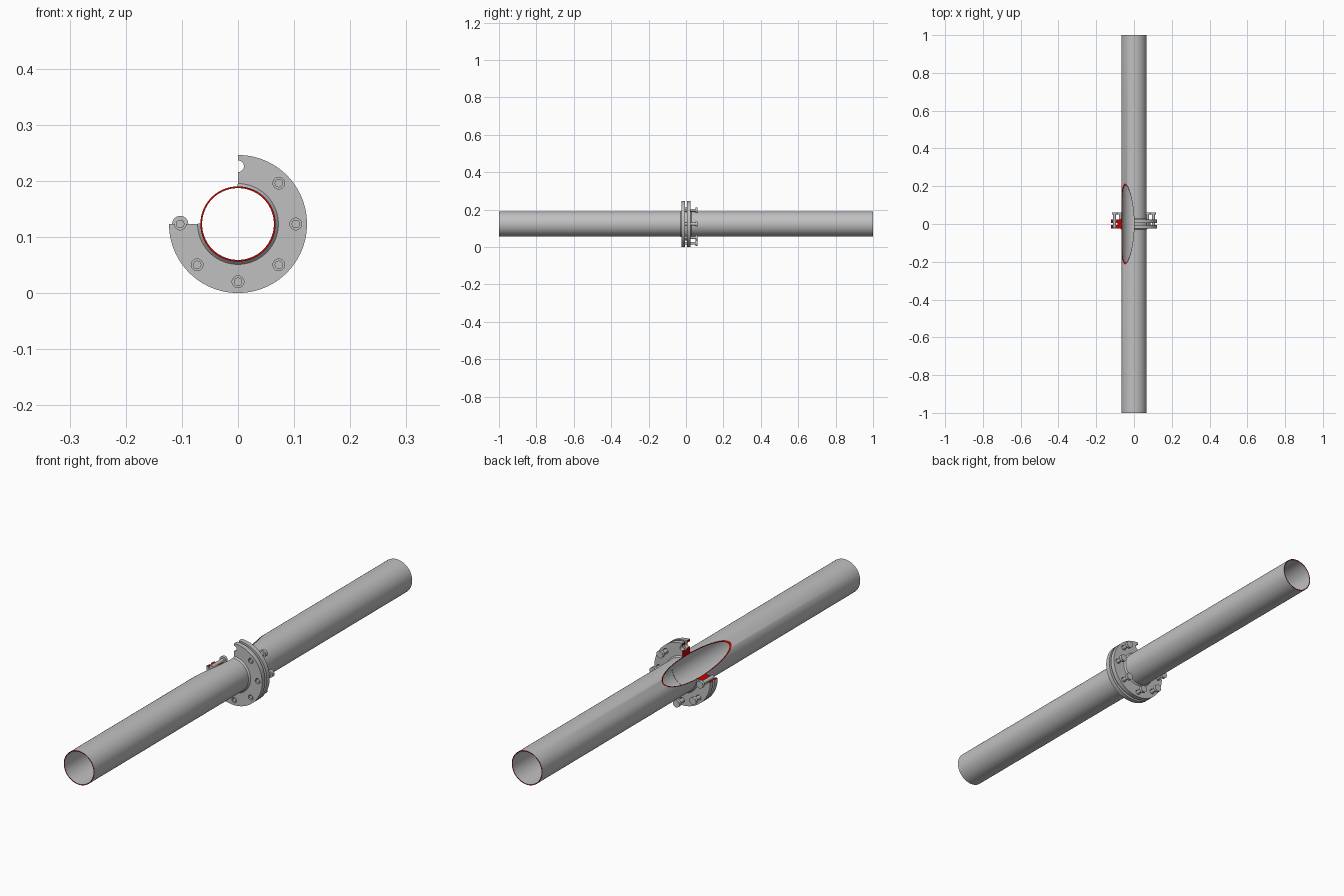
import bpy, bmesh
from math import radians, sin, cos, pi
from mathutils import Matrix, Vector

if "Cube" in bpy.data.objects:
    bpy.data.objects.remove(bpy.data.objects["Cube"], do_unlink=True)

AXIS_Z = 0.123          # height of the pipe axis
PIPE_R, BORE_R = 0.067, 0.064
BOLT_CIRCLE = 0.103


def material(name, colour):
    m = bpy.data.materials.new(name)
    m.use_nodes = True
    m.diffuse_color = colour
    m.node_tree.nodes["Principled BSDF"].inputs["Base Color"].default_value = colour
    return m


steel = material("grey steel", (0.53, 0.53, 0.53, 1))
cut_red = material("red section", (0.6, 0.0, 0.0, 1))


def make(name, bm, *mats):
    bmesh.ops.recalc_face_normals(bm, faces=bm.faces)
    me = bpy.data.meshes.new(name)
    bm.to_mesh(me)
    bm.free()
    for m in mats:
        me.materials.append(m)
    ob = bpy.data.objects.new(name, me)
    bpy.context.collection.objects.link(ob)
    return ob


def activate(ob):
    bpy.ops.object.select_all(action='DESELECT')
    ob.select_set(True)
    bpy.context.view_layer.objects.active = ob


def smooth(ob):
    activate(ob)
    bpy.ops.object.shade_smooth_by_angle(angle=radians(30))


def lathe(name, profile, *mats, steps=96, centre=(0, AXIS_Z)):
    """Turn a closed (radius, y) profile round an axis parallel to y."""
    bm = bmesh.new()
    rings = []
    for i in range(steps):
        a = 2 * pi * i / steps
        rings.append([bm.verts.new((centre[0] + r * cos(a), y, centre[1] + r * sin(a)))
                      for r, y in profile])
    n = len(profile)
    for i in range(steps):
        p, q = rings[i], rings[(i + 1) % steps]
        for j in range(n):
            k = (j + 1) % n
            bm.faces.new((p[j], p[k], q[k], q[j]))
    return make(name, bm, *mats)


def add_rod(bm, angle, radius, y0, y1):
    """Cylinder along y on the bolt circle."""
    x, z = BOLT_CIRCLE * cos(angle), AXIS_Z + BOLT_CIRCLE * sin(angle)
    bmesh.ops.create_cone(
        bm, cap_ends=True, segments=24, radius1=radius, radius2=radius, depth=y1 - y0,
        matrix=Matrix.Translation((x, (y0 + y1) / 2, z)) @ Matrix.Rotation(pi / 2, 4, 'X'))


def subtract(ob, cutter):
    activate(ob)
    mod = ob.modifiers.new("cut", 'BOOLEAN')
    mod.operation, mod.solver, mod.object = 'DIFFERENCE', 'EXACT', cutter
    mod.material_mode = 'TRANSFER'
    bpy.ops.object.modifier_apply(modifier=mod.name)


# Cutter: elliptical cone opening outwards from the axis at 45 degrees
bm = bmesh.new()
bmesh.ops.create_cone(bm, cap_ends=True, segments=128, radius1=0, radius2=0.3, depth=0.3,
                      matrix=Matrix.Translation((0, 0, 0.15)))
bmesh.ops.remove_doubles(bm, verts=bm.verts, dist=1e-6)
bmesh.ops.scale(bm, vec=Vector((1, 3.2, 1)), verts=bm.verts)
bmesh.ops.transform(bm, verts=bm.verts, matrix=Matrix.Translation((0, 0, AXIS_Z))
                    @ Matrix.Rotation(-pi / 4, 4, 'Y'))
wedge = make("section_cutter", bm, cut_red)
wedge.hide_render = True

# Cutter: bolt holes
bm = bmesh.new()
for i in range(8):
    add_rod(bm, i * pi / 4, 0.0105, -0.1, 0.1)
holes = make("hole_cutter", bm, steel)
holes.hide_render = True

for side, label in ((-1, "front"), (1, "back")):
    # Pipe half with red end ring
    pipe = lathe(label + "_pipe",
                 [(BORE_R, side * 0.004), (PIPE_R, side * 0.004), (PIPE_R, side), (BORE_R, side)],
                 steel, cut_red)
    for f in pipe.data.polygons:
        if abs(f.center.y) > 0.99:
            f.material_index = 1
    subtract(pipe, wedge)
    smooth(pipe)

    # Flange plate with a weld bead against the pipe
    flange = lathe(label + "_flange",
                   [(r, side * y) for r, y in ((0.0668, 0.005), (0.123, 0.005), (0.123, 0.024),
                                               (0.072, 0.024), (0.0668, 0.03))], steel)
    subtract(flange, holes)
    subtract(flange, wedge)
    smooth(flange)

# Gasket between the flanges
gasket = lathe("gasket", [(0.065, -0.005), (0.088, -0.005), (0.088, 0.005), (0.065, 0.005)], steel)
subtract(gasket, wedge)
smooth(gasket)

# Bolts: shank through both plates, round head standing off the back
for i in (0, 1, 4, 5, 6, 7):
    bm = bmesh.new()
    add_rod(bm, i * pi / 4, 0.0075, -0.022, 0.055)
    add_rod(bm, i * pi / 4, 0.0145, 0.05, 0.062)
    smooth(make("bolt_%d" % i, bm, steel))

for cutter in (wedge, holes):
    bpy.data.objects.remove(cutter, do_unlink=True)
